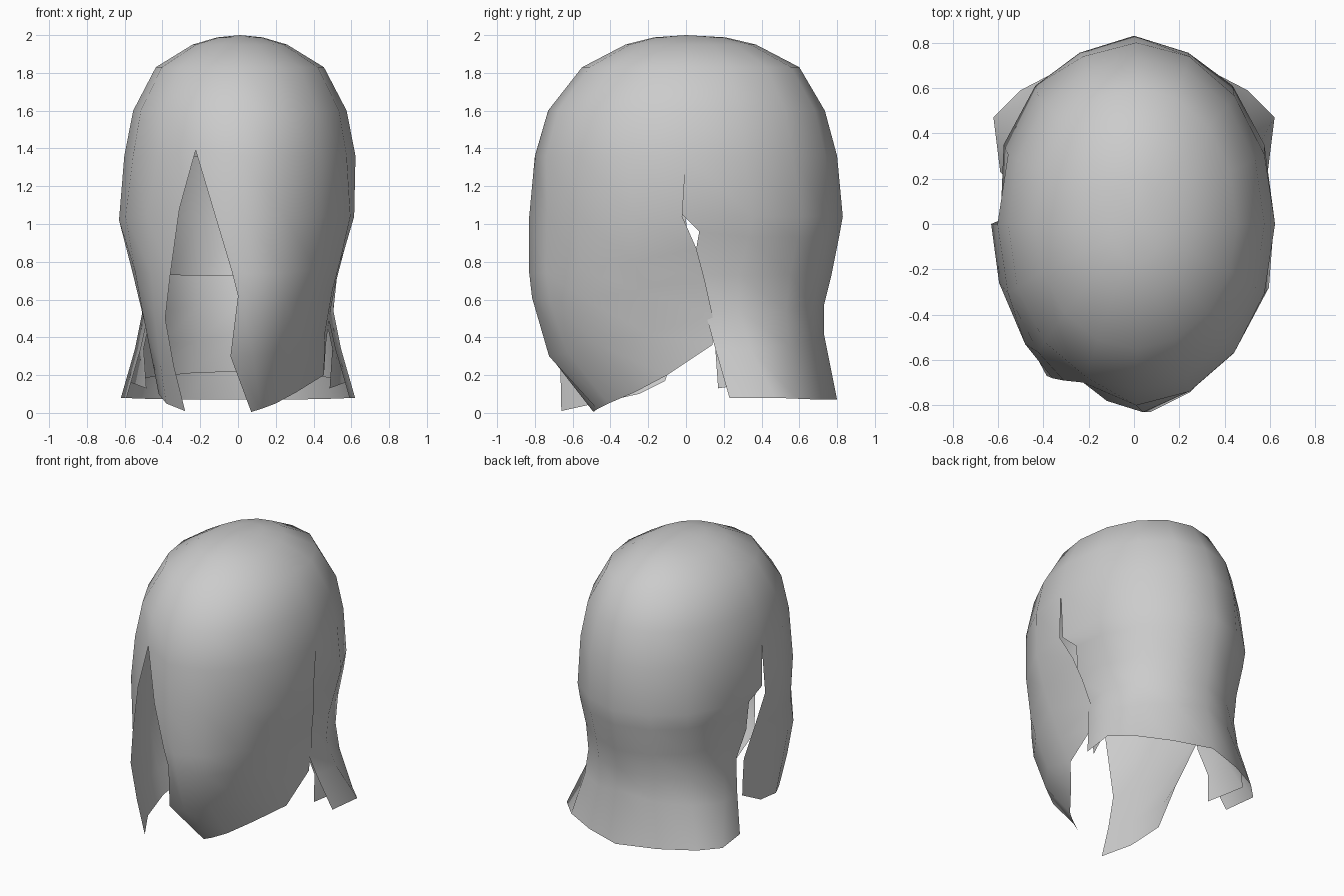
import bpy, bmesh, math

hair = bpy.data.materials.new("hair_grey")
hair.diffuse_color = (0.6, 0.6, 0.6, 1)

# Crown rings: z, half width, front depth, back depth
RINGS = [(1.36, .612, .80, .80), (1.60, .565, .73, .735), (1.83, .445, .55, .60),
         (1.95, .25, .32, .37), (1.988, .12, .17, .21)]


def ring_point(k, ring):
    """Point on a crown ring; k counts 22.5 degree steps from the front."""
    z, a, f, b = ring
    t = math.radians(22.5 * k)
    box = 1 + (.01 * math.sin(2 * t) ** 2 if 1.5 < z < 1.9 else 0)
    x, c = a * math.sin(t) * box, math.cos(t) * box
    y = -c * (f if c > 0 else b)
    if k % 16 == 15 and z < 1.5:
        y += .04                       # dip where the fringe parts
        z += .03
    return (x + .01, y, z)


def grid(bm, columns):
    """Loft neighbouring strands of equal length into quads."""
    verts = [[bm.verts.new(p) for p in col] for col in columns]
    for a, b in zip(verts, verts[1:]):
        for i in range(len(a) - 1):
            bm.faces.new((a[i], a[i + 1], b[i + 1], b[i]))


def finish(name, bm):
    bmesh.ops.remove_doubles(bm, verts=bm.verts, dist=.0005)
    bmesh.ops.recalc_face_normals(bm, faces=bm.faces)
    me = bpy.data.meshes.new(name)
    bm.to_mesh(me)
    bm.free()
    me.materials.append(hair)
    for p in me.polygons:
        p.use_smooth = True
    ob = bpy.data.objects.new(name, me)
    bpy.context.collection.objects.link(ob)


# Strand guides, each running from below the crown to the tip
RIGHT_FRINGE = [
    [(-.12, -.78, 1.04), (-.03, -.80, .74), (0, -.79, .62), (-.04, -.72, .30), (.07, -.49, .005)],
    [(.04, -.83, 1.04), (.07, -.83, .74), (.08, -.815, .61), (.08, -.725, .30), (.12, -.47, .02)],
    [(.25, -.735, 1.04), (.25, -.74, .74), (.25, -.72, .59), (.22, -.63, .32), (.20, -.41, .05)],
    [(.44, -.57, 1.04), (.41, -.56, .76), (.39, -.53, .60), (.35, -.46, .36), (.31, -.27, .11)],
    [(.595, -.28, 1.04), (.54, -.27, .80), (.50, -.25, .65), (.46, -.20, .42), (.455, -.10, .20)],
    [(.615, -.02, 1.04), (.565, .055, .87), (.52, .10, .70), (.485, .14, .52), (.465, .14, .36)]]
LEFT_FRINGE = [
    [(-.63, 0, 1.02), (-.56, .03, .75), (-.46, .0, .50), (-.41, -.06, .33), (-.37, -.11, .17)],
    [(-.595, -.26, 1.04), (-.545, -.27, .75), (-.495, -.26, .48), (-.455, -.26, .28), (-.42, -.25, .10)],
    [(-.48, -.53, 1.04), (-.46, -.53, .74), (-.44, -.53, .50), (-.41, -.50, .25), (-.38, -.48, .05)],
    [(-.31, -.69, 1.08), (-.36, -.68, .72), (-.385, -.67, .50), (-.34, -.665, .25), (-.28, -.66, .01)]]
BACK_HALF = [
    [(.59, -.02, 1.05), (.55, .07, .96), (.50, .03, .73), (.47, .10, .54), (.515, .155, .34), (.59, .23, .08)],
    [(.575, .35, 1.04), (.555, .33, .93), (.525, .28, .73), (.505, .28, .54), (.545, .34, .34), (.62, .47, .08)],
    [(.435, .61, 1.04), (.43, .59, .93), (.41, .55, .73), (.405, .53, .54), (.425, .545, .36), (.50, .59, .075)],
    [(.24, .755, 1.04), (.24, .74, .93), (.225, .70, .73), (.22, .67, .56), (.22, .675, .38), (.27, .71, .07)],
    [(0, .83, 1.04), (0, .81, .93), (0, .77, .73), (0, .73, .57), (0, .73, .42), (0, .80, .07)]]
BACK = BACK_HALF + [[(-x, y, z) for x, y, z in s] for s in BACK_HALF[-2::-1]]


def rooted(strands, first):
    """Join strands to the lowest crown ring."""
    return [[ring_point(first + i, RINGS[0])] + s for i, s in enumerate(strands)]


# Outer hair: crown, two fringe panels, back curtain
bm = bmesh.new()
grid(bm, [[ring_point(k % 16, r) for r in RINGS[::-1]] for k in range(17)])
top = bm.verts.new((.01, 0, 2.0))
ends = [bm.verts.new(ring_point(k, RINGS[-1])) for k in range(16)]
for k in range(16):
    bm.faces.new((top, ends[k], ends[(k + 1) % 16]))
grid(bm, rooted(RIGHT_FRINGE, 15))
grid(bm, rooted(LEFT_FRINGE, 12))
grid(bm, rooted(BACK, 4))
finish("outer_hair", bm)

# Inner back layer, shorter in the middle and pinched at its front edges
bm = bmesh.new()
tips = [(.485, .17, .13), (.58, .41, .165), (.46, .54, .19), (.25, .67, .21), (0, .74, .22)]
tips += [(-x, y, z) for x, y, z in tips[-2::-1]]
grid(bm, [[(x * .97, y * .97 + .005, z) for x, y, z in s[2:5]] + [tip]
          for s, tip in zip(BACK, tips)])
finish("inner_back_layer", bm)

# Under cap at the back of the head
bm = bmesh.new()
grid(bm, [[(.56 * math.sin(t), -.76 * math.cos(t), 1.36),
           (.56 * math.sin(t), -.78 * math.cos(t), 1.04),
           (.48 * math.sin(t), -.72 * math.cos(t), .74 + .015 * math.cos(t))]
          for t in (math.radians(22.5 * k) for k in range(5, 12))])
finish("under_cap", bm)
